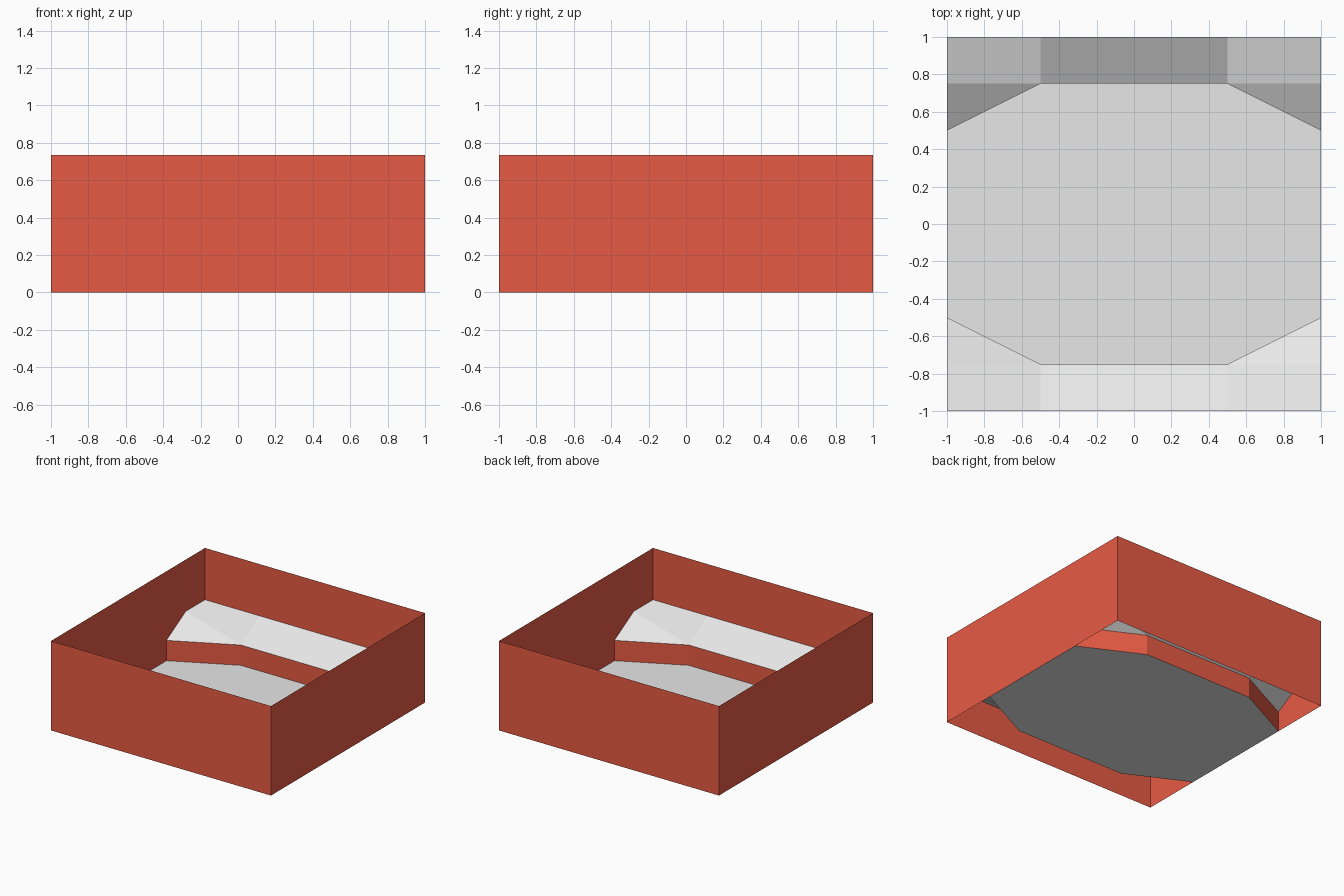
import bpy
import bmesh

cube = bpy.data.objects.get("Cube")
if cube:
    bpy.data.objects.remove(cube)

HEIGHT = 0.735   # outer wall height
LIP = 0.167      # height of the inner step
LEDGE = 0.31     # height where the ledge meets the wall


def material(name, color):
    mat = bpy.data.materials.new(name)
    mat.use_nodes = True
    mat.diffuse_color = color
    mat.node_tree.nodes["Principled BSDF"].inputs["Base Color"].default_value = color
    return mat


red = material("brick red", (0.8, 0.105, 0.058, 1))
grey = material("light grey", (0.8, 0.8, 0.8, 1))


def build(name, polygons, mat):
    """Make one flat-shaded sheet object from a list of polygons."""
    bm = bmesh.new()
    for points in polygons:
        bm.faces.new([bm.verts.new(p) for p in points])
    bmesh.ops.remove_doubles(bm, verts=bm.verts, dist=0.0001)
    mesh = bpy.data.meshes.new(name)
    bm.to_mesh(mesh)
    bm.free()
    mesh.materials.append(mat)
    obj = bpy.data.objects.new(name, mesh)
    bpy.context.collection.objects.link(obj)
    return obj


def strip(path, low, high):
    """Vertical quads standing along a path."""
    return [[(*a, low), (*b, low), (*b, high), (*a, high)]
            for a, b in zip(path, path[1:])]


def turned(polygons):
    """Half turn about z, for the front copy of a back part."""
    return [[(-x, -y, z) for x, y, z in p] for p in polygons]


def flipped(polygons):
    """Mirror across x and keep the faces pointing up."""
    return [[(-x, y, z) for x, y, z in reversed(p)] for p in polygons]


# Outer walls
corners = [(-1, -1), (1, -1), (1, 1), (-1, 1)]
build("outer_walls", strip(corners + corners[:1], 0, HEIGHT), red)

# Eight-sided floor
edge = [(1, 0.5), (0.5, 0.75), (-0.5, 0.75), (-1, 0.5)]
outline = edge + [(-x, -y) for x, y in edge]
build("floor", [[(x, y, 0) for x, y in outline]], grey)

# Step and sloping ledge at the back and front
step = strip(edge, 0, LIP)
corner = [
    [(-1, 1, LEDGE), (-1, 0.75, LEDGE), (-0.5, 0.75, LIP), (-0.5, 1, LEDGE)],
    [(-1, 0.75, LEDGE), (-1, 0.5, LIP), (-0.5, 0.75, LIP)],
]
middle = [[(-0.5, 1, LEDGE), (-0.5, 0.75, LIP), (0.5, 0.75, LIP), (0.5, 1, LEDGE)]]
ledge = corner + middle + flipped(corner)

build("back_step", step, red)
build("front_step", turned(step), red)
build("back_ledge", ledge, grey)
build("front_ledge", turned(ledge), grey)
